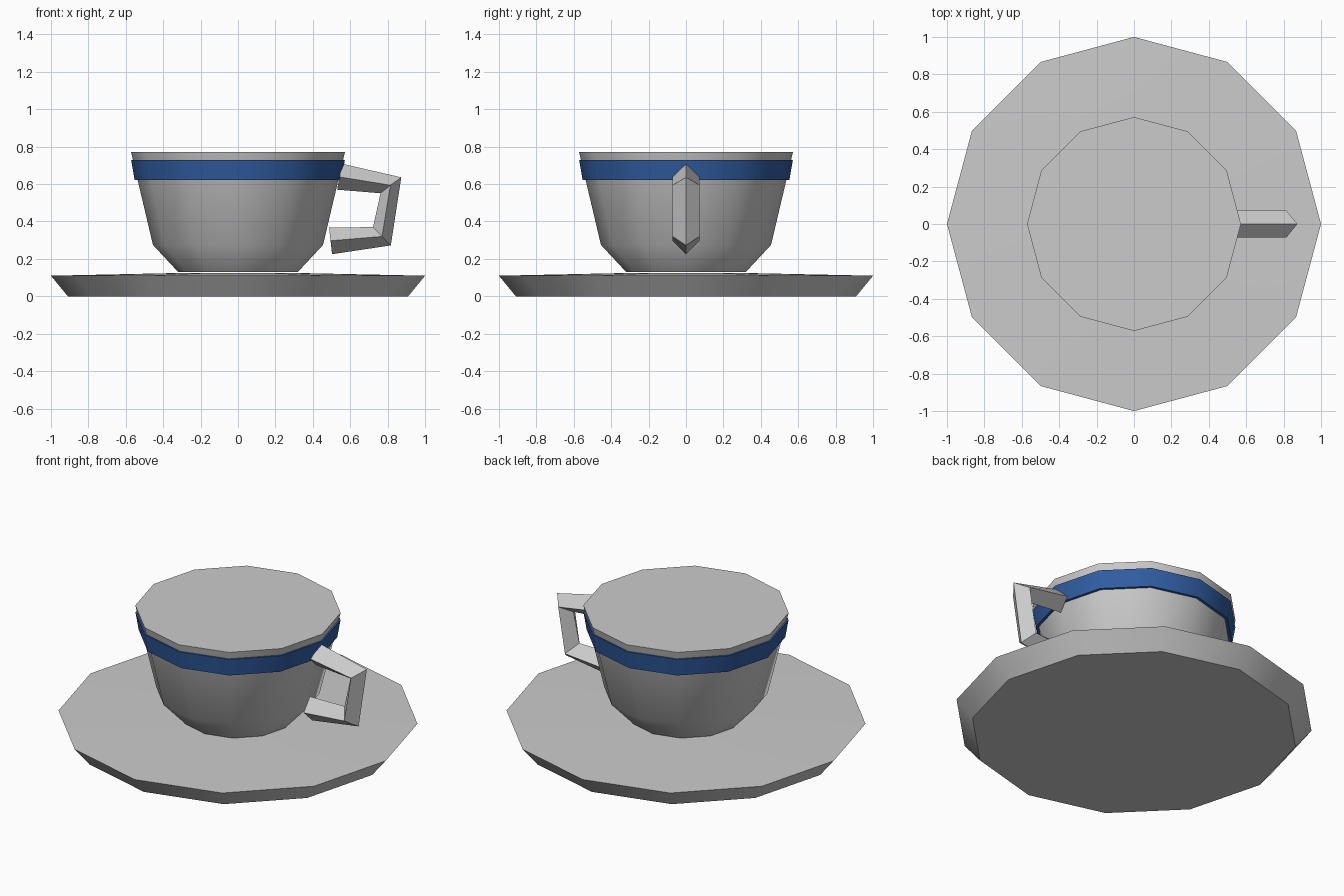
import bpy, bmesh
from math import cos, sin, radians, tau

if "Cube" in bpy.data.objects:
    bpy.data.objects.remove(bpy.data.objects["Cube"])

SIDES = 12


def finish(bm, name, color=None, smooth=True):
    bmesh.ops.recalc_face_normals(bm, faces=bm.faces)
    mesh = bpy.data.meshes.new(name)
    bm.to_mesh(mesh)
    bm.free()
    obj = bpy.data.objects.new(name, mesh)
    bpy.context.collection.objects.link(obj)
    if color:
        mat = bpy.data.materials.new(name + "_colour")
        mat.diffuse_color = color
        mat.use_nodes = True
        mat.node_tree.nodes["Principled BSDF"].inputs["Base Color"].default_value = mat.diffuse_color
        mesh.materials.append(mat)
    if smooth:
        bpy.ops.object.select_all(action='DESELECT')
        obj.select_set(True)
        bpy.context.view_layer.objects.active = obj
        bpy.ops.object.shade_smooth_by_angle(angle=radians(35))
    return obj


def skin(rings, closed=False):
    """Bridge equal-length rings of points; cap the ends unless closed."""
    bm = bmesh.new()
    rows = [[bm.verts.new(p) for p in ring] for ring in rings]
    pairs = list(zip(rows, rows[1:])) + ([(rows[-1], rows[0])] if closed else [])
    for a, b in pairs:
        n = len(a)
        for i in range(n):
            j = (i + 1) % n
            bm.faces.new((a[i], a[j], b[j], b[i]))
    if not closed:
        bm.faces.new(rows[0])
        bm.faces.new(rows[-1])
    return bm


def lathe(profile):
    return [[(r * cos(tau * i / SIDES), r * sin(tau * i / SIDES), z)
             for i in range(SIDES)] for r, z in profile]


# Saucer: sloping rim, top rising very slightly to the middle
finish(skin(lathe([(0.91, 0), (1.0, 0.11), (0.3, 0.125)])), "saucer")

# Cup body, closed at the rim
finish(skin(lathe([(0.32, 0.13), (0.455, 0.275), (0.572, 0.772)])), "cup")

# Blue band standing slightly proud of the cup
finish(skin(lathe([(0.53, 0.622), (0.553, 0.622), (0.571, 0.728), (0.555, 0.728)]),
            closed=True), "band", (0.03, 0.11, 0.36, 1))

# Handle: diamond section; each row is outer, side and inner point as (x, z)
W = 0.072
path = [((0.555, 0.709), (0.543, 0.638), (0.53, 0.57)),
        ((0.873, 0.636), (0.815, 0.594), (0.762, 0.551)),
        ((0.817, 0.272), (0.77, 0.32), (0.722, 0.37)),
        ((0.503, 0.225), (0.495, 0.297), (0.487, 0.367))]
rings = [[(o[0], 0, o[1]), (s[0], W, s[1]), (n[0], 0, n[1]), (s[0], -W, s[1])]
         for o, s, n in path]
finish(skin(rings), "handle", smooth=False)
